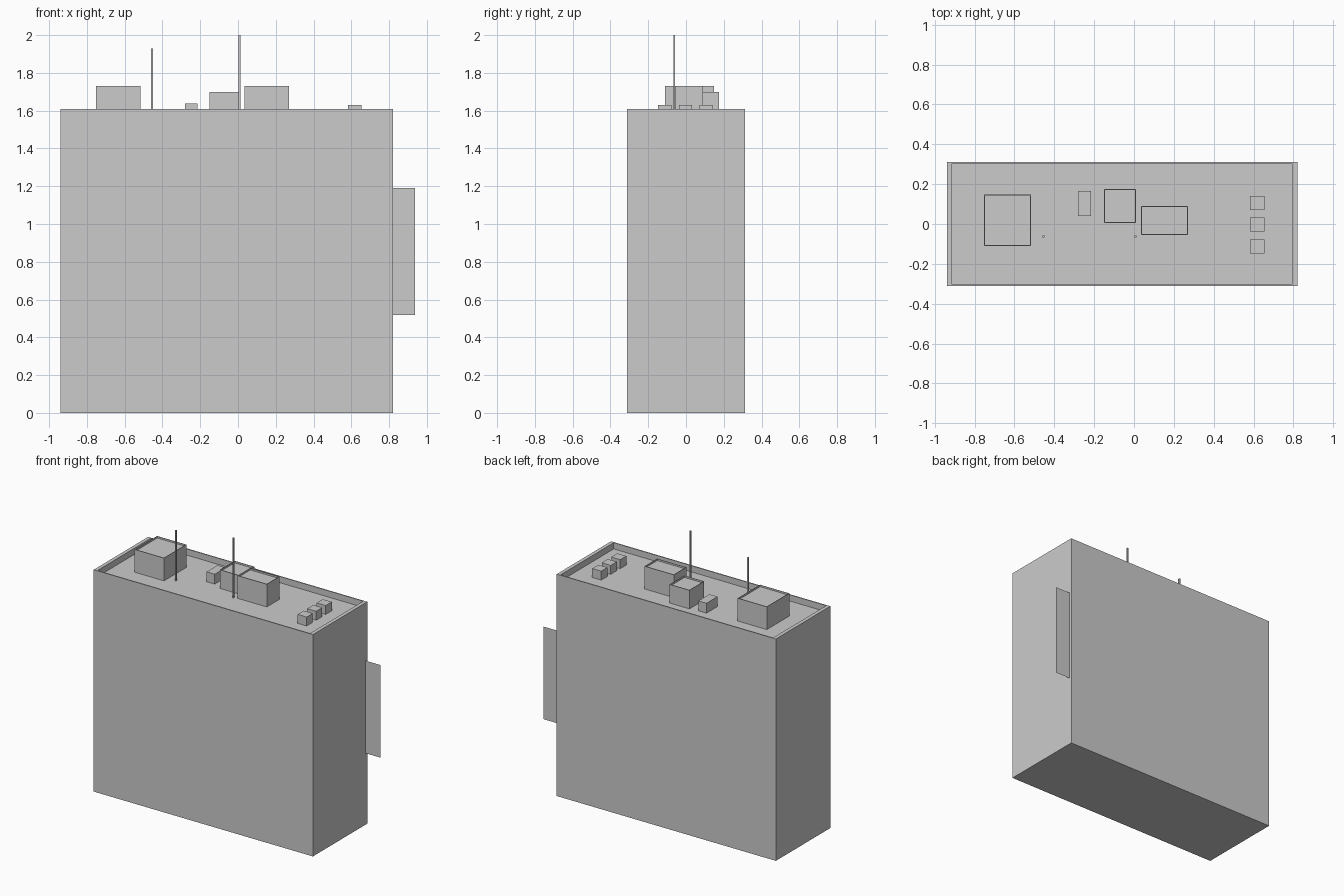
import bpy, bmesh

if "Cube" in bpy.data.objects:
    bpy.data.objects.remove(bpy.data.objects["Cube"])

ROOF = 1.565


def box(name, x0, x1, y0, y1, z0, z1, rim=None, floor=None):
    """Box from its limits; rim=(x, y) widths sinks the top to height floor."""
    bm = bmesh.new()
    bmesh.ops.create_cube(bm, size=1)
    for v in bm.verts:
        v.co = (x1 if v.co.x > 0 else x0, y1 if v.co.y > 0 else y0, z1 if v.co.z > 0 else z0)
    if rim:
        bm.normal_update()
        top = max(bm.faces, key=lambda f: f.normal.z)
        bmesh.ops.inset_individual(bm, faces=[top], thickness=0.001)
        cx, cy = (x0 + x1) / 2, (y0 + y1) / 2
        for v in top.verts:
            v.co.x = x1 - rim[0] if v.co.x > cx else x0 + rim[0]
            v.co.y = y1 - rim[1] if v.co.y > cy else y0 + rim[1]
        well = bmesh.ops.extrude_discrete_faces(bm, faces=[top])["faces"][0]
        for v in well.verts:
            v.co.z = floor
    bmesh.ops.recalc_face_normals(bm, faces=bm.faces)
    mesh = bpy.data.meshes.new(name)
    bm.to_mesh(mesh)
    bm.free()
    ob = bpy.data.objects.new(name, mesh)
    bpy.context.collection.objects.link(ob)
    return ob


# Main block with parapet around a sunken roof
box("building", -0.94, 0.82, -0.312, 0.312, 0, 1.61, (0.027, 0.008), ROOF)

# Large rooftop units with thin rims
for name, x0, x1, y0, y1, top in (
        ("stair_house", -0.752, -0.517, -0.11, 0.147, 1.73),
        ("plant_room", -0.15, 0.01, 0.005, 0.175, 1.70),
        ("lift_house", 0.035, 0.27, -0.055, 0.09, 1.73)):
    box(name, x0, x1, y0, y1, ROOF, top, (0.004, 0.004), top - 0.012)

# Small vents
box("vent_box", -0.28, -0.215, 0.04, 0.165, ROOF, 1.637)
for i, y in enumerate((-0.112, -0.003, 0.106)):
    box(f"small_vent_{i + 1}", 0.582, 0.654, y - 0.035, y + 0.035, ROOF, 1.63)

# Antennas
for name, x, top in (("short_antenna", -0.455, 1.93), ("tall_antenna", 0.007, 2.0)):
    box(name, x - 0.005, x + 0.005, -0.067, -0.057, ROOF, top)

# Flat projecting sign panel on the right wall
mesh = bpy.data.meshes.new("sign_panel")
mesh.from_pydata([(0.82, 0.292, 0.518), (0.938, 0.292, 0.518),
                  (0.938, 0.292, 1.19), (0.82, 0.292, 1.19)], [], [(0, 1, 2, 3)])
bpy.context.collection.objects.link(bpy.data.objects.new("sign_panel", mesh))
